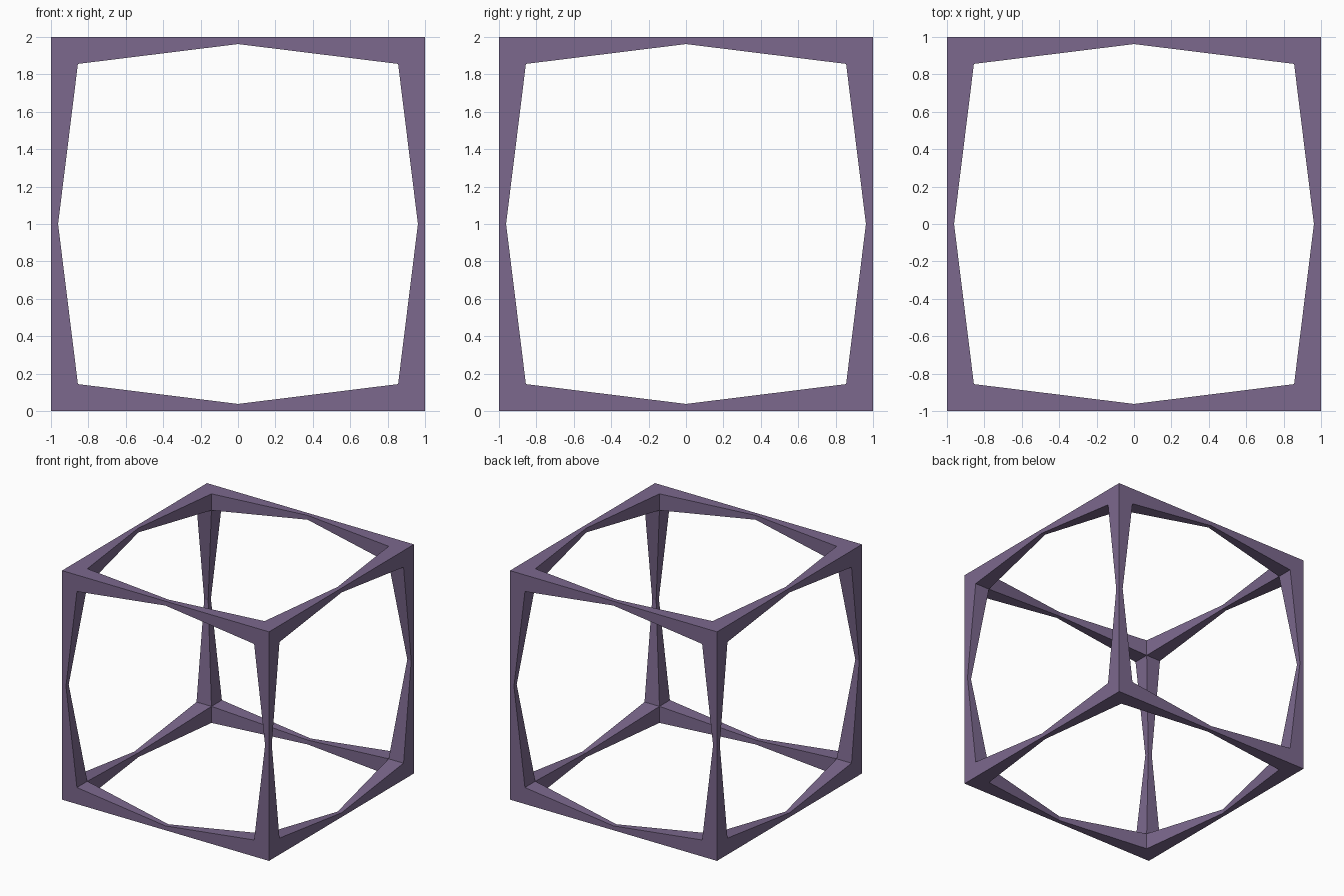
import bpy, bmesh
from mathutils import Vector

if "Cube" in bpy.data.objects:
    bpy.data.objects.remove(bpy.data.objects["Cube"])

CORNER = 0.856   # hole edge at the corners
MIDDLE = 0.962   # hole edge at mid-beam, where the beam is thinnest

# One cube corner: three mitred half-beams, each a tapering square section
bm = bmesh.new()
square = [(0, 0), (1, 0), (1, 1), (0, 1)]   # 1 = outer side, 0 = hole side


def place(p, axis):
    """Turn a point of the x beam onto another axis."""
    return Vector([p[(i - axis) % 3] for i in range(3)])


for axis in range(3):
    mid, end = [], []
    for a, b in square:
        mid.append((0, 1 if a else MIDDLE, 1 if b else MIDDLE))
        end.append((1 if a and b else CORNER, 1 if a else CORNER, 1 if b else CORNER))
    rings = [[bm.verts.new(place(p, axis)) for p in ring] for ring in (mid, end)]
    for i in range(4):
        j = (i + 1) % 4
        bm.faces.new((rings[0][i], rings[0][j], rings[1][j], rings[1][i]))
bmesh.ops.remove_doubles(bm, verts=bm.verts, dist=1e-5)

# Mirror the corner across all three middle planes
for axis in range(3):
    bmesh.ops.mirror(bm, geom=bm.verts[:] + bm.edges[:] + bm.faces[:],
                     axis="XYZ"[axis], merge_dist=1e-4)
bmesh.ops.remove_doubles(bm, verts=bm.verts, dist=1e-4)
bmesh.ops.recalc_face_normals(bm, faces=bm.faces)
bmesh.ops.translate(bm, verts=bm.verts, vec=(0, 0, 1))

mesh = bpy.data.meshes.new("cube_frame")
bm.to_mesh(mesh)
bm.free()
frame = bpy.data.objects.new("cube_frame", mesh)
bpy.context.collection.objects.link(frame)

# Dusty purple
purple = bpy.data.materials.new("dusty_purple")
purple.diffuse_color = (0.2, 0.14, 0.27, 1)
purple.use_nodes = True
purple.node_tree.nodes["Principled BSDF"].inputs["Base Color"].default_value = purple.diffuse_color
mesh.materials.append(purple)
